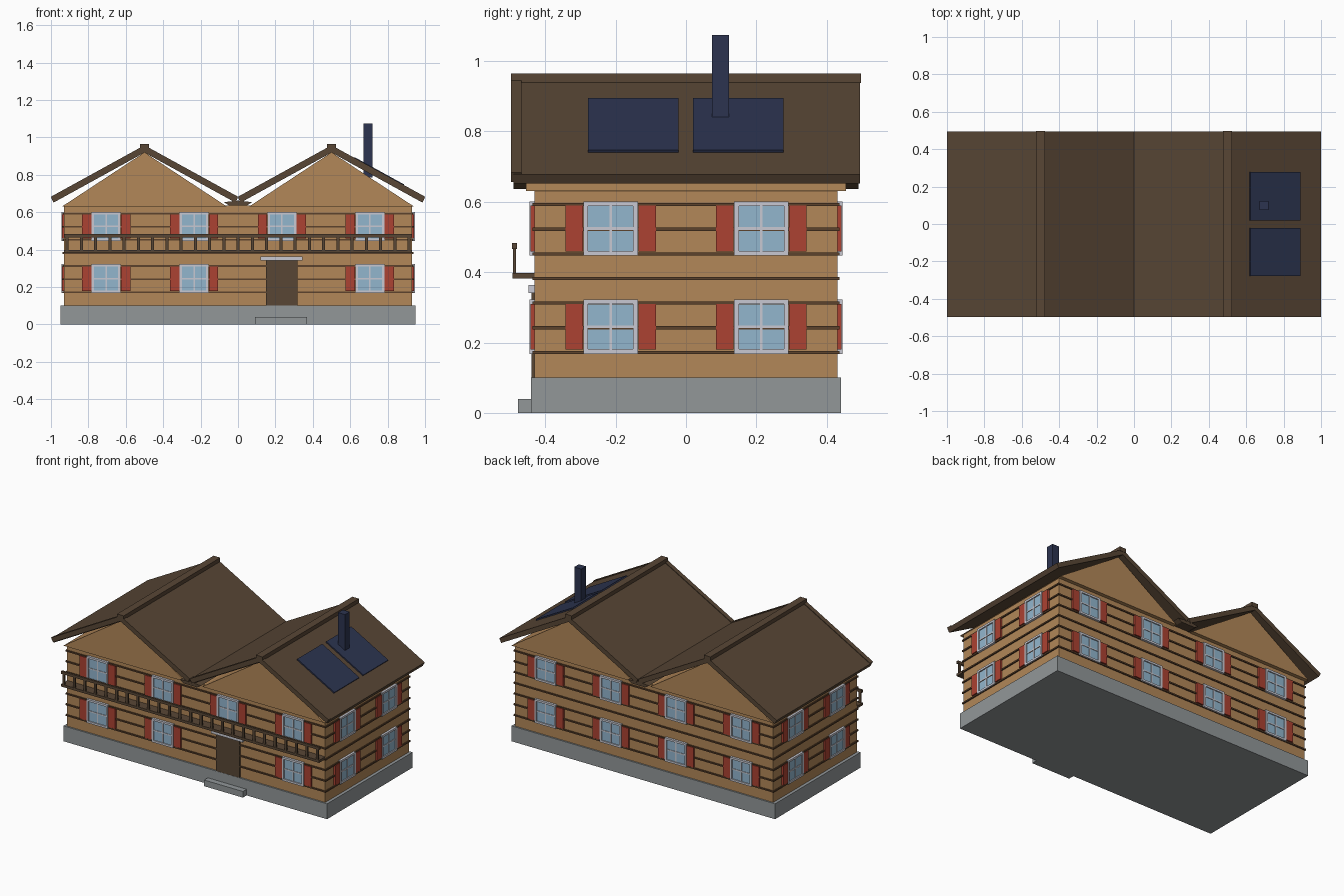
import bpy, bmesh, math
from mathutils import Matrix, Vector

if "Cube" in bpy.data.objects:
    bpy.data.objects.remove(bpy.data.objects["Cube"])


def colour(name, r, g, b):
    def lin(c):
        c /= 255
        return c / 12.92 if c <= 0.04045 else ((c + 0.055) / 1.055) ** 2.4
    m = bpy.data.materials.new(name)
    m.diffuse_color = (lin(r), lin(g), lin(b), 1)
    m.use_nodes = True
    m.node_tree.nodes["Principled BSDF"].inputs["Base Color"].default_value = m.diffuse_color
    return m


WALL = colour("timber wall", 178, 135, 88)
BROWN = colour("dark brown wood", 88, 70, 53)
SEAM = colour("log seam brown", 92, 66, 44)
STONE = colour("grey stone", 146, 151, 153)
RED = colour("shutter red", 172, 66, 50)
WHITE = colour("frame white", 200, 201, 210)
GLASS = colour("window glass", 146, 182, 206)
NAVY = colour("navy metal", 44, 52, 80)


def finish(name, bm, mat):
    bmesh.ops.recalc_face_normals(bm, faces=bm.faces)
    me = bpy.data.meshes.new(name)
    bm.to_mesh(me)
    bm.free()
    me.materials.append(mat)
    ob = bpy.data.objects.new(name, me)
    bpy.context.collection.objects.link(ob)
    return ob


def add_box(bm, lo, hi, matrix=Matrix()):
    c = [(a + b) / 2 for a, b in zip(lo, hi)]
    s = [b - a for a, b in zip(lo, hi)]
    bmesh.ops.create_cube(bm, size=1, matrix=matrix @ Matrix.Translation(c) @ Matrix.Diagonal((*s, 1)))


def boxes(name, mat, spans):
    bm = bmesh.new()
    for lo, hi in spans:
        add_box(bm, lo, hi)
    return finish(name, bm, mat)


def extrude(name, mat, profile, y0, y1):
    """Extrude an x-z profile along y."""
    bm = bmesh.new()
    f = bm.faces.new([bm.verts.new((x, y0, z)) for x, z in profile])
    new = bmesh.ops.extrude_face_region(bm, geom=[f])["geom"]
    bmesh.ops.translate(bm, vec=(0, y1 - y0, 0), verts=[v for v in new if isinstance(v, bmesh.types.BMVert)])
    return finish(name, bm, mat)


# Base, front step and walls
boxes("foundation", STONE, [((-0.95, -0.44, 0), (0.95, 0.44, 0.1))])
boxes("front_step", STONE, [((0.09, -0.478, 0), (0.37, -0.44, 0.04))])
boxes("walls", WALL, [((-0.93, -0.43, 0.1), (0.93, 0.43, 0.635))])

# Horizontal seams between the logs
boxes("log_seams", SEAM, [((-0.938, -0.437, 0.172 + 0.07 * i - 0.0045),
                           (0.938, 0.437, 0.172 + 0.07 * i + 0.0045)) for i in range(7)])

# Two gabled roofs side by side
SLOPE = 0.55
T = Vector((-SLOPE, -1)).normalized() * 0.03
for side, cx in (("left", -0.5), ("right", 0.5)):
    extrude(side + "_gable", WALL, [(cx - 0.44, 0.631), (cx + 0.44, 0.631), (cx, 0.92)], -0.455, 0.455)

    def slabs(lift):
        top, eave = 0.953 + lift, 0.953 - 0.5 * SLOPE + lift
        half = [(0.5, eave), (0.5 + T.x, eave + T.y)]
        under = top + T.y + T.x * SLOPE
        return ([(cx, top)] + [(cx + x, z) for x, z in half] + [(cx, under)]
                + [(cx - x, z) for x, z in reversed(half)])
    extrude(side + "_roof", BROWN, slabs(0), -0.49, 0.495)
    extrude(side + "_barge_board", BROWN, slabs(0.005), -0.497, -0.468)
    boxes(side + "_ridge_cap", BROWN, [((cx - 0.024, -0.497, 0.938), (cx + 0.024, 0.497, 0.965))])
extrude("valley_gutter", BROWN, [(-0.075, 0.654), (-0.05, 0.637), (0.05, 0.637),
                                 (0.075, 0.654), (0, 0.662)], -0.49, 0.49)

# Solar panels lying on the right-hand slope
bm = bmesh.new()
tilt = Matrix.Translation((0.5, 0, 0.953)) @ Matrix.Rotation(math.atan(SLOPE), 4, 'Y')
for y in (-0.278, 0.02):
    add_box(bm, (0.135, y, -0.002), (0.44, y + 0.257, 0.008), tilt)
finish("solar_panels", bm, NAVY)
boxes("chimney", NAVY, [((0.67, 0.074, 0.785), (0.72, 0.122, 1.075))])

# Windows: each is built in a wall frame (x along wall, -y outward) and placed by matrix
parts = {"window_glass": (GLASS, []), "window_frames": (WHITE, []), "shutters": (RED, [])}
H = 0.077
parts["window_glass"][1].append(((-0.07, -0.008, -0.07), (0.07, 0.003, 0.07)))
for s in (-1, 1):
    a, b = sorted((s * H, s * (H - 0.013)))
    parts["window_frames"][1].append(((a, -0.015, -H), (b, 0.003, H)))
    parts["window_frames"][1].append(((-H, -0.015, a), (H, 0.003, b)))
    parts["shutters"][1].append(((s * 0.104 - 0.025, -0.012, -0.065), (s * 0.104 + 0.025, 0.003, 0.065)))
parts["window_frames"][1].append(((-0.004, -0.011, -H), (0.004, 0.003, H)))
parts["window_frames"][1].append(((-H, -0.011, -0.004), (H, 0.003, 0.004)))

spots = []
for z in (0.245, 0.524):
    for x in (-0.705, -0.235, 0.235, 0.705):
        if not (z < 0.4 and x == 0.235):  # the door takes this place
            spots.append((x, -0.43, z, 0))
        spots.append((x, 0.43, z, math.pi))
    for y in (-0.214, 0.214):
        spots.append((0.93, y, z, math.pi / 2))
        spots.append((-0.93, y, z, -math.pi / 2))
for name, (mat, spans) in parts.items():
    bm = bmesh.new()
    for x, y, z, turn in spots:
        place = Matrix.Translation((x, y, z)) @ Matrix.Rotation(turn, 4, 'Z')
        for lo, hi in spans:
            add_box(bm, lo, hi, place)
    finish(name, bm, mat)

# Door with its canopy
boxes("door", BROWN, [((0.15, -0.439, 0.1), (0.318, -0.43, 0.342))])
boxes("door_canopy", WHITE, [((0.12, -0.448, 0.341), (0.345, -0.43, 0.363))])

# Balcony: floor, top rail and balusters
boxes("balcony_floor", BROWN, [((-0.93, -0.493, 0.382), (0.93, -0.43, 0.398))])
boxes("balcony_rail", BROWN, [((-0.93, -0.494, 0.466), (0.93, -0.481, 0.483))])
boxes("balusters", BROWN, [((-0.914 + i * 0.0762 - 0.008, -0.492, 0.397),
                            (-0.914 + i * 0.0762 + 0.008, -0.483, 0.467)) for i in range(25)])
